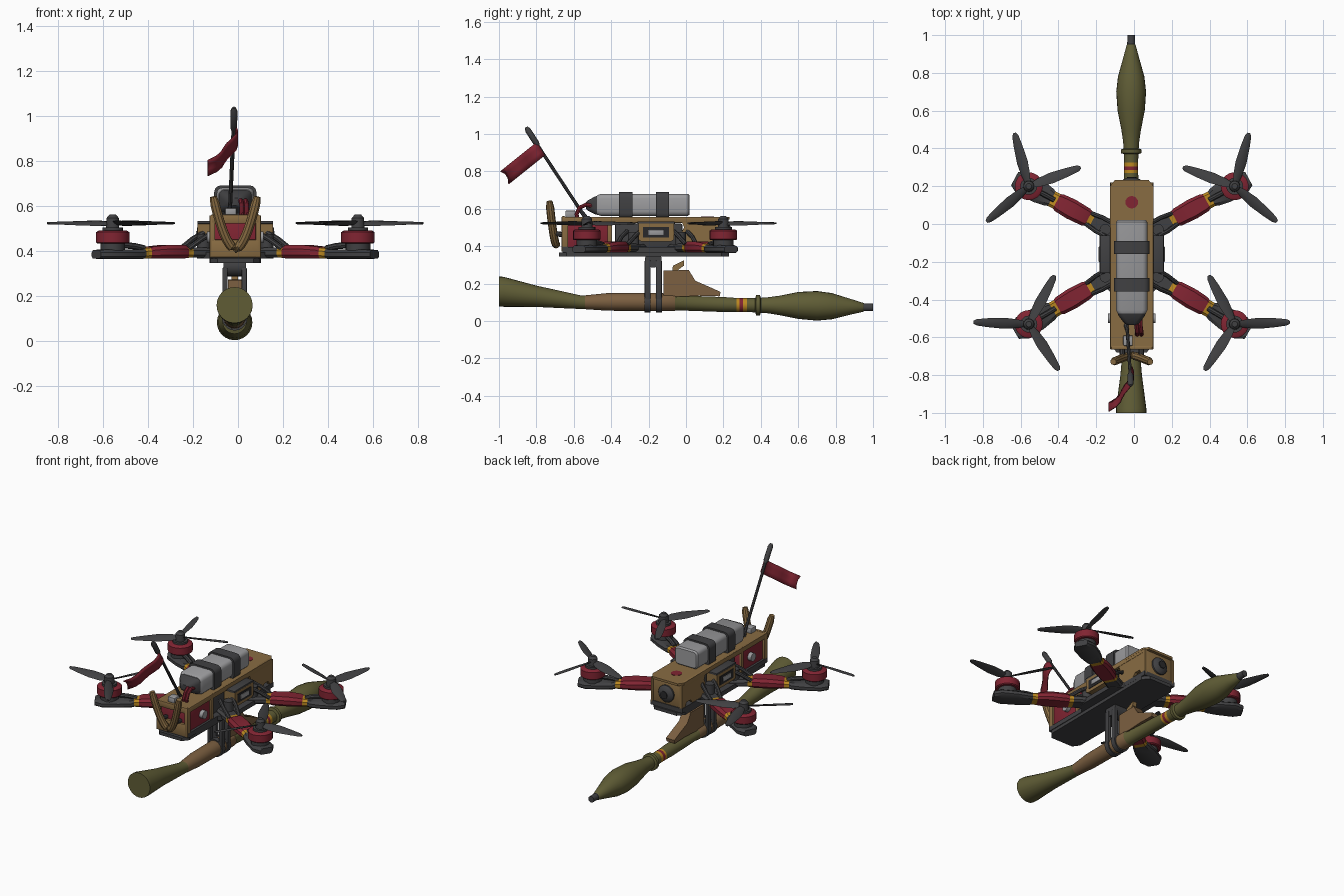
import bpy, bmesh, math
from mathutils import Vector as V

if "Cube" in bpy.data.objects:
    bpy.data.objects.remove(bpy.data.objects["Cube"])

C = -0.012  # model's mirror plane in x

def material(name, rgb):
    m = bpy.data.materials.new(name)
    m.diffuse_color = (*rgb, 1)
    m.use_nodes = True
    m.node_tree.nodes["Principled BSDF"].inputs["Base Color"].default_value = m.diffuse_color
    return m

MATS = {n: material(n, c) for n, c in {
    "dark grey": (.052, .052, .055), "battery grey": (.33, .33, .34), "red": (.22, .018, .032),
    "tan": (.25, .15, .055), "olive": (.115, .108, .036), "yellow": (.5, .25, .015),
    "brown wood": (.2, .115, .052), "black": (.022, .022, .024)}.items()}

def finish(name, bm, mats, rule=None):
    mats = [mats] if isinstance(mats, str) else mats
    bmesh.ops.recalc_face_normals(bm, faces=bm.faces)
    me = bpy.data.meshes.new(name)
    if rule:
        for f in bm.faces:
            f.material_index = rule(f.calc_center_median())
    bm.to_mesh(me)
    bm.free()
    for m in mats:
        me.materials.append(MATS[m])
    ob = bpy.data.objects.new(name, me)
    bpy.context.collection.objects.link(ob)
    return ob

def loft(name, rings, mats, rule=None):
    bm = bmesh.new()
    vs = [[bm.verts.new(p) for p in r] for r in rings]
    n = len(vs[0])
    for a, b in zip(vs, vs[1:]):
        for i in range(n):
            bm.faces.new((a[i], a[(i + 1) % n], b[(i + 1) % n], b[i]))
    bm.faces.new(vs[0])
    bm.faces.new(vs[-1])
    return finish(name, bm, mats, rule)

def tube(name, pts, r, mat, n=10):
    pts = [V(p) for p in pts]
    rs = r if isinstance(r, list) else [r] * len(pts)
    rings = []
    for i, p in enumerate(pts):
        t = (pts[min(i + 1, len(pts) - 1)] - pts[max(i - 1, 0)]).normalized()
        u = t.cross(V((1, 0, 0)) if abs(t.x) < .8 else V((0, 1, 0))).normalized()
        w = t.cross(u)
        rings.append([p + rs[i] * (u * math.cos(k * math.tau / n) + w * math.sin(k * math.tau / n))
                      for k in range(n)])
    return loft(name, rings, mat)

def box(name, x0, x1, y0, y1, z0, z1, mat, bevel=.006):
    bm = bmesh.new()
    bmesh.ops.create_cube(bm, size=1)
    for v in bm.verts:
        v.co = ((x0 + x1) / 2 + v.co.x * (x1 - x0), (y0 + y1) / 2 + v.co.y * (y1 - y0),
                (z0 + z1) / 2 + v.co.z * (z1 - z0))
    if bevel:
        bmesh.ops.bevel(bm, geom=bm.edges[:], offset=bevel, segments=2, affect='EDGES', profile=.5)
    return finish(name, bm, mat)

def slab_x(name, x0, x1, yz, mat):
    return loft(name, [[(x, y, z) for y, z in yz] for x in (x0, x1)], mat)

def slab_z(name, z0, z1, xy, mat):
    return loft(name, [[(x, y, z) for x, y in xy] for z in (z0, z1)], mat)

def disc(name, x, y, z0, z1, r, mat, n=20):
    return tube(name, [(x, y, z0), (x, y, z1)], r, mat, n)

# launcher tube with bell, wooden sleeve, bands, warhead and tip: (y, radius, centre z)
prof = [(-1, .08, .158), (-.975, .08, .156), (-.8, .057, .132), (-.65, .044, .112), (-.56, .036, .1),
        (-.54, .037, .1), (-.42, .047, .102), (-.2, .049, .102), (-.06, .046, .1), (-.05, .04, .097),
        (.2, .04, .088), (.27, .037, .086), (.285, .037, .086), (.305, .037, .085), (.325, .037, .085),
        (.37, .038, .084), (.375, .054, .084), (.395, .054, .084), (.4, .04, .084), (.44, .043, .084),
        (.5, .052, .083), (.6, .072, .083), (.7, .079, .081), (.78, .07, .079), (.88, .042, .076),
        (.95, .023, .073), (.952, .021, .073), (1, .02, .073)]
bands = [(-.55, 0), (-.055, 1), (.27, 0), (.285, 3), (.305, 2), (.325, 3), (.951, 0), (2, 4)]
loft("launcher_tube", [[(-.015 + r * math.cos(k * math.tau / 24), y, z + r * math.sin(k * math.tau / 24))
                        for k in range(24)] for y, r, z in prof],
     ["olive", "brown wood", "red", "yellow", "dark grey"],
     lambda c: next(m for lim, m in bands if c.y < lim))

# grip and trigger above the tube
slab_x("launcher_grip", -.045, .015, [(-.12, .27), (.015, .272), (.05, .215), (.13, .18), (.185, .155),
       (.18, .132), (.07, .135), (-.02, .13), (-.12, .13)], "brown wood")
slab_x("launcher_trigger", -.03, .0, [(-.08, .22), (-.07, .295), (-.01, .325), (-.012, .295), (-.04, .275),
       (-.035, .225)], "tan")

# clamp holding the launcher
for y in (-.205, -.145):
    tube("clamp_ring", [(-.015, y - .016, .102), (-.015, y + .016, .102)], .057, "dark grey", 20)
    for s in (-1, 1):
        box("clamp_leg", -.015 + s * .043 - .012, -.015 + s * .043 + .012, y - .016, y + .016, .09, .325, "dark grey")
tube("clamp_roller", [(-.065, -.175, .33), (.035, -.175, .33)], .045, "dark grey", 16)

# lower plates
slab_z("bottom_plate", .345, .366, [(C + x, y) for x, y in [(-.11, -.64), (-.08, -.68), (.08, -.68), (.11, -.64),
       (.115, .19), (.08, .23), (-.08, .23), (-.115, .19)]], "dark grey")
slab_z("middle_plate", .366, .395, [(C + x, y) for x, y in [(-.115, -.66), (.115, -.66), (.115, -.36), (.17, -.3),
       (.17, -.03), (.115, .03), (.115, .22), (-.115, .22), (-.115, .03), (-.17, -.03), (-.17, -.3), (-.115, -.36)]],
       "dark grey")

# top plate, side rails and painted spot
slab_z("top_plate", .542, .557, [(C + x, y) for x, y in [(-.11, -.66), (.11, -.66), (.115, .2), (.09, .232),
       (-.09, .232), (-.115, .2)]], "tan")
disc("painted_spot", C, .115, .556, .559, .034, "red", 10)
box("electronics_core", C - .075, C + .075, -.38, -.02, .39, .52, "dark grey")
box("rear_bay", C - .1, C + .1, -.645, -.4, .385, .535, "red")
box("rear_cross_panel", C - .11, C + .11, -.665, -.645, .37, .45, "tan")
box("rear_cross_bar", C - .11, C + .11, -.665, -.645, .52, .56, "tan")
box("front_panel", C - .1, C + .1, .195, .215, .385, .545, "tan")
tube("camera_barrel", [(C, .2, .465), (C, .225, .465), (C, .238, .465), (C, .246, .465)],
     [.055, .055, .042, .015], "dark grey", 20)
tube("camera_glass", [(C, .244, .465), (C, .249, .465)], .024, "black", 16)

for s in (-1, 1):
    def X(a, b):
        return sorted((C + s * a, C + s * b))
    # front side panels with a notch, rear frame and long rail
    slab_x("front_side_panel", *X(.095, .112), [(-.03, .385), (.1, .385), (.13, .42), (.17, .42), (.19, .385),
           (.22, .385), (.22, .545), (-.03, .545), (-.01, .5), (-.03, .46)], "tan")
    box("side_rail", *X(.097, .114), -.66, .2, .525, .557, "tan", .003)
    box("rear_post", *X(.09, .114), -.665, -.63, .37, .557, "tan", .004)
    box("rear_mid_post", *X(.095, .112), -.42, -.395, .385, .54, "tan", .004)
    tube("side_knob", [(C + s * .098, -.5, .46), (C + s * .125, -.5, .46)], .026, "battery grey", 14)
    # side boxes with dark lid and inset window
    slab_x("side_box", *X(.09, .168), [(-.255, .435), (-.24, .425), (-.08, .425), (-.065, .435), (-.065, .52),
           (-.255, .52)], "tan")
    box("side_box_lid", *X(.085, .168), -.26, -.06, .519, .532, "dark grey", .003)
    box("side_box_window", *X(.166, .171), -.23, -.09, .445, .502, "black", 0)
    box("side_box_plug", *X(.166, .175), -.2, -.12, .46, .488, "battery grey", .002)

    # four arms with motors and propellers
    for end, ry, my, angles in (("front", -.03, .2, (75, -40, 160)), ("rear", -.28, -.53, (2, 118, 237))):
        root, mot = V((.12, ry, 0)), V((.545, my, 0))
        d = (mot - root).normalized()
        q = V((-d.y, d.x, 0))
        L = (mot - root).length

        def place(t, w, z):
            p = root + d * t + q * w
            return (C + s * p.x, p.y, z)
        st = [(-.05, .05, .37, .41), (.08, .047, .37, .415), (.1, .044, .37, .415), (.125, .044, .368, .418),
              (.14, .05, .366, .425), (.23, .055, .366, .425), (.3, .05, .366, .418), (.315, .043, .366, .413),
              (.345, .043, .366, .41), (.36, .05, .363, .405), (L - .06, .062, .363, .405),
              (L + .04, .066, .363, .405), (L + .085, .04, .365, .403)]
        cs = [(1, -.5), (1, .4), (.7, 1), (-.7, 1), (-1, .4), (-1, -.5), (-.75, -1), (.75, -1)]
        loft(end + "_arm", [[place(t, a * w, (z0 + z1) / 2 + b * (z1 - z0) / 2) for a, b in cs]
                            for t, w, z0, z1 in st], ["dark grey", "yellow", "red"],
             lambda c: (lambda t: 0 if t < .1 or t > .345 else 1 if t < .125 or t > .315 else 2)
             ((V((s * (c.x - C), c.y, 0)) - root).dot(d)))
        # root pillar, brace struts and cable
        disc("arm_pillar", C + s * .14, ry, .39, .475, .03, "dark grey", 12)
        for w in (-.04, .04):
            tube("arm_brace", [place(0, w, .48), place(.06, w, .45), place(.12, w * .8, .41)], .012, "dark grey", 8)
        tube("motor_cable", [place(.33, .0, .41), place(.38, 0, .42), place(L - .05, 0, .425)], .014, "dark grey", 8)
        # motor
        mx = C + s * mot.x
        disc("motor_base", mx, my, .4, .436, .055, "dark grey")
        tube("motor_bell", [(mx, my, z) for z in (.432, .437, .482, .49)], [.068, .074, .074, .062], "red", 20)
        disc("motor_cap", mx, my, .489, .503, .045, "dark grey")
        tube("propeller_hub", [(mx, my, z) for z in (.5, .545, .56)], [.03, .028, .015], "dark grey", 14)
        # twisted blades
        for a in angles:
            a = math.radians(a)
            e, f = V((s * math.cos(a), math.sin(a), 0)), V((-s * math.sin(a), math.cos(a), 0))
            rings = []
            for r, ch, tw in ((.015, .015, 30), (.06, .026, 28), (.13, .031, 20), (.22, .024, 13),
                              (.275, .017, 9), (.292, .008, 8)):
                tw = math.radians(tw)
                g = f * math.cos(tw) + V((0, 0, 1)) * math.sin(tw)
                h = V((0, 0, 1)) * math.cos(tw) - f * math.sin(tw)
                o = V((mx, my, .522)) + e * r
                rings.append([o + g * ch * u + h * k for u, k in
                              ((1, 0), (.4, .005), (-.5, .005), (-1, 0), (-.5, -.004), (.4, -.004))])
            loft("propeller_blade", rings, "dark grey")

# battery with tapered dark rear cap and straps
def rrect(y, w, z0, z1, r):
    pts = []
    for i, (sx, sz) in enumerate(((1, 1), (-1, 1), (-1, -1), (1, -1))):
        for k in range(4):
            a = math.radians(90 * i + 30 * k)
            pts.append((C + sx * (w - r) + r * math.cos(a), y, (z0 + z1) / 2 + sz * ((z1 - z0) / 2 - r) + r * math.sin(a)))
    return pts
loft("battery", [rrect(.02, .075, .57, .672, .02), rrect(.01, .083, .562, .68, .025),
                 rrect(-.455, .083, .562, .68, .025), rrect(-.475, .074, .568, .672, .025)], "battery grey")
loft("battery_cap", [rrect(-.46, .078, .565, .674, .025), rrect(-.485, .07, .57, .666, .025),
                     rrect(-.525, .04, .59, .645, .022), rrect(-.535, .025, .6, .635, .016)], "dark grey")
for y in (-.125, -.322):
    loft("battery_strap", [rrect(y + o, .094, .545, .69, .03) for o in (-.035, .035)], "dark grey")

# power cables, plug, receiver
for x in (.012, .034):
    tube("power_cable", [(x, -.5, .615), (x, -.535, .622), (x + .005, -.57, .605), (x + .005, -.585, .57),
                         (x, -.575, .53)], .011, "red", 8)
box("receiver", C - .045, C + .005, -.645, -.59, .555, .59, "battery grey")

# rear handle loop
ts = [i / 10 - 1 for i in range(21)]
tube("rear_handle", [(C + .098 * (math.copysign(abs(t) ** .8, t)), -.695 - .035 * abs(t), .41 + .23 * abs(t) ** 1.5)
                     for t in ts], [.016] + [.022] * 19 + [.016], "tan", 10)
for s in (-1, 1):
    tube("handle_mount", [(C + s * .05, -.65, .46), (C + s * .05, -.715, .47)], .014, "dark grey", 8)

# antenna and flag
tube("antenna_rod", [(-.045, -.52, .53), (-.035, -.57, .6), (-.018, -.82, .98)], [.014, .009, .009], "dark grey", 8)
tube("antenna_tip", [(-.02, -.79, .935), (-.019, -.8, .95), (-.018, -.845, 1.02), (-.018, -.855, 1.036)],
     [.01, .016, .016, .008], "dark grey", 10)
bm = bmesh.new()
rows = []
for i in range(9):
    u = i / 8
    x = -.014 - .125 * u ** 2.2 + .01 * math.sin(u * 9)
    row = []
    for k in range(4):
        v = k / 3
        notch = .03 * (1 - abs(2 * v - 1)) * (u == 1)
        p = V((x, -.8, .955)).lerp(V((x, -.755, .885)), v) + V((0, -.19, -.152)) * (u - notch * 3)
        row.append(bm.verts.new(p))
    rows.append(row)
for a, b in zip(rows, rows[1:]):
    for k in range(3):
        bm.faces.new((a[k], a[k + 1], b[k + 1], b[k]))
flag = finish("flag", bm, "red")
flag.modifiers.new("thickness", 'SOLIDIFY').thickness = .006

# smooth shading with sharp edges kept
for ob in bpy.context.scene.objects:
    ob.select_set(True)
bpy.context.view_layer.objects.active = flag
bpy.ops.object.shade_smooth_by_angle(angle=math.radians(35))
